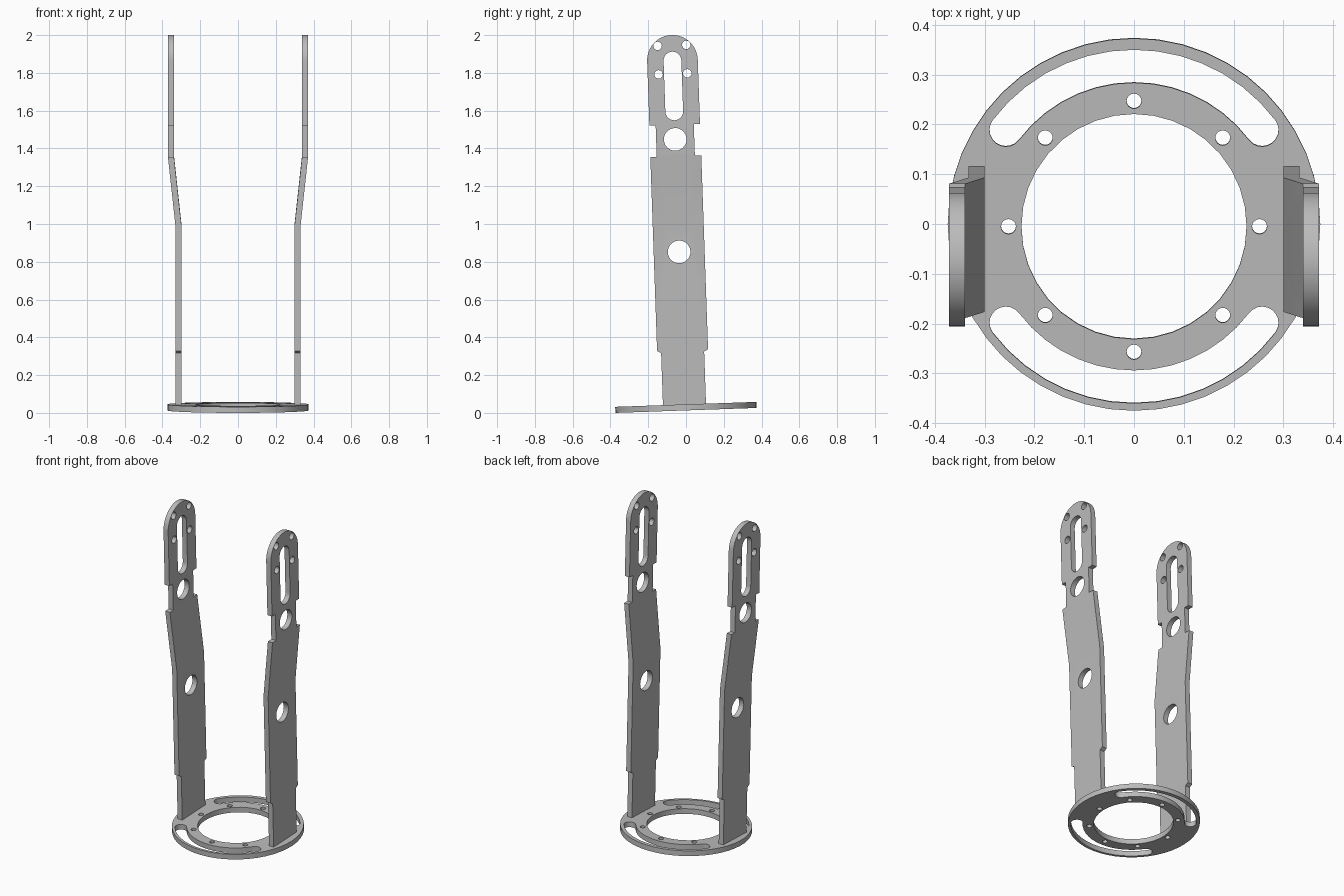
import bpy, bmesh
from math import sin, cos, pi, radians
from mathutils import Matrix

cube = bpy.data.objects.get("Cube")
if cube:
    bpy.data.objects.remove(cube)

metal = bpy.data.materials.new("plain grey metal")
metal.use_nodes = True
GREY = (0.5, 0.5, 0.5, 1)
metal.diffuse_color = GREY
metal.node_tree.nodes["Principled BSDF"].inputs["Base Color"].default_value = GREY

THICK = 0.032
TILT = Matrix.Translation((0, 0, 0.0131)) @ Matrix.Rotation(radians(2), 4, "X")


def arc(cx, cy, r, a0, a1, n):
    """Points on an arc, angles in degrees, both ends included."""
    angles = [radians(a0 + (a1 - a0) * i / n) for i in range(n + 1)]
    return [(cx + r * cos(a), cy + r * sin(a)) for a in angles]


def circle(cx, cy, r, n):
    return arc(cx, cy, r, 0, 360, n)[:-1]


def flat_sheet(loops):
    """Fill an outline with holes, in the XY plane."""
    bm = bmesh.new()
    for loop in loops:
        verts = [bm.verts.new((x, y, 0)) for x, y in loop]
        for a, b in zip(verts, verts[1:] + verts[:1]):
            bm.edges.new((a, b))
    bmesh.ops.triangle_fill(bm, use_beauty=True, use_dissolve=False,
                            edges=bm.edges[:], normal=(0, 0, 1))
    return bm


def thicken(bm, offset):
    res = bmesh.ops.extrude_face_region(bm, geom=bm.faces[:], use_keep_orig=True)
    moved = [v for v in res["geom"] if isinstance(v, bmesh.types.BMVert)]
    bmesh.ops.translate(bm, verts=moved, vec=offset)
    bmesh.ops.recalc_face_normals(bm, faces=bm.faces[:])


def finish(bm, name):
    bm.transform(TILT)
    mesh = bpy.data.meshes.new(name)
    bm.to_mesh(mesh)
    bm.free()
    mesh.materials.append(metal)
    obj = bpy.data.objects.new(name, mesh)
    bpy.context.collection.objects.link(obj)
    bpy.ops.object.select_all(action="DESELECT")
    obj.select_set(True)
    bpy.context.view_layer.objects.active = obj
    bpy.ops.object.shade_smooth_by_angle(angle=radians(25))


# Base ring: bore, bolt circle and two curved slots
MID = -0.004


def curved_slot(start):
    end, r_in, r_out = start + 106, 0.289, 0.355
    r_mid, r_end = (r_in + r_out) / 2, (r_out - r_in) / 2
    pts = arc(0, MID, r_out, start, end, 14)
    for a, step in ((end, 0), (start, 180)):
        c = radians(a)
        cap = arc(r_mid * cos(c), MID + r_mid * sin(c), r_end, a + step, a + step + 180, 10)
        pts += cap[1:-1]
        if step == 0:
            pts += arc(0, MID, r_in, end, start, 14)
    return pts


loops = [circle(0, 0, 0.374, 48), circle(0, MID, 0.226, 36),
         curved_slot(37), curved_slot(217)]
for i in range(8):
    a = i * pi / 4
    loops.append(circle(0.252 * cos(a), MID + 0.252 * sin(a), 0.015, 16))
ring = flat_sheet(loops)
thicken(ring, (0, 0, THICK))
finish(ring, "base_ring")

# Arms: flat strip with stepped edges, round top and holes, joggled outward
AXIS = -0.007
BEND_LOW, BEND_HIGH = 0.99, 1.347
INNER_LOW, INNER_HIGH = 0.30, 0.339
EDGE = [(0.114, 0.03), (0.114, 0.308), (0.135, 0.32), (0.135, BEND_HIGH),
        (0.101, BEND_HIGH), (0.101, 1.513), (0.134, 1.513)]


def arm_loops():
    outline = [(AXIS + w, z) for w, z in EDGE]
    outline += arc(AXIS, 1.855, 0.134, 0, 180, 24)
    outline += [(AXIS - w, z) for w, z in reversed(EDGE)]
    slot = arc(AXIS, 1.854, 0.047, 0, 180, 12) + arc(AXIS, 1.584, 0.047, 180, 360, 12)
    holes = [circle(AXIS, z, 0.06, 28) for z in (0.84, 1.436)]
    holes += [circle(AXIS + s * 0.076, z, 0.0225, 16)
              for s in (-1, 1) for z in (1.783, 1.934)]
    return [outline, slot] + holes


def arm(side, name):
    bm = flat_sheet(arm_loops())
    for z in (BEND_LOW, BEND_HIGH):
        bmesh.ops.bisect_plane(bm, geom=bm.verts[:] + bm.edges[:] + bm.faces[:],
                               dist=1e-5, plane_co=(0, z, 0), plane_no=(0, 1, 0))
    # Stand the strip up and push the upper part outward
    for v in bm.verts:
        y, z = v.co.x, v.co.y
        t = min(max((z - BEND_LOW) / (BEND_HIGH - BEND_LOW), 0), 1)
        v.co = (side * (INNER_LOW + t * (INNER_HIGH - INNER_LOW)), y, z)
    thicken(bm, (side * THICK, 0, 0))
    finish(bm, name)


arm(1, "left_arm")
arm(-1, "right_arm")
